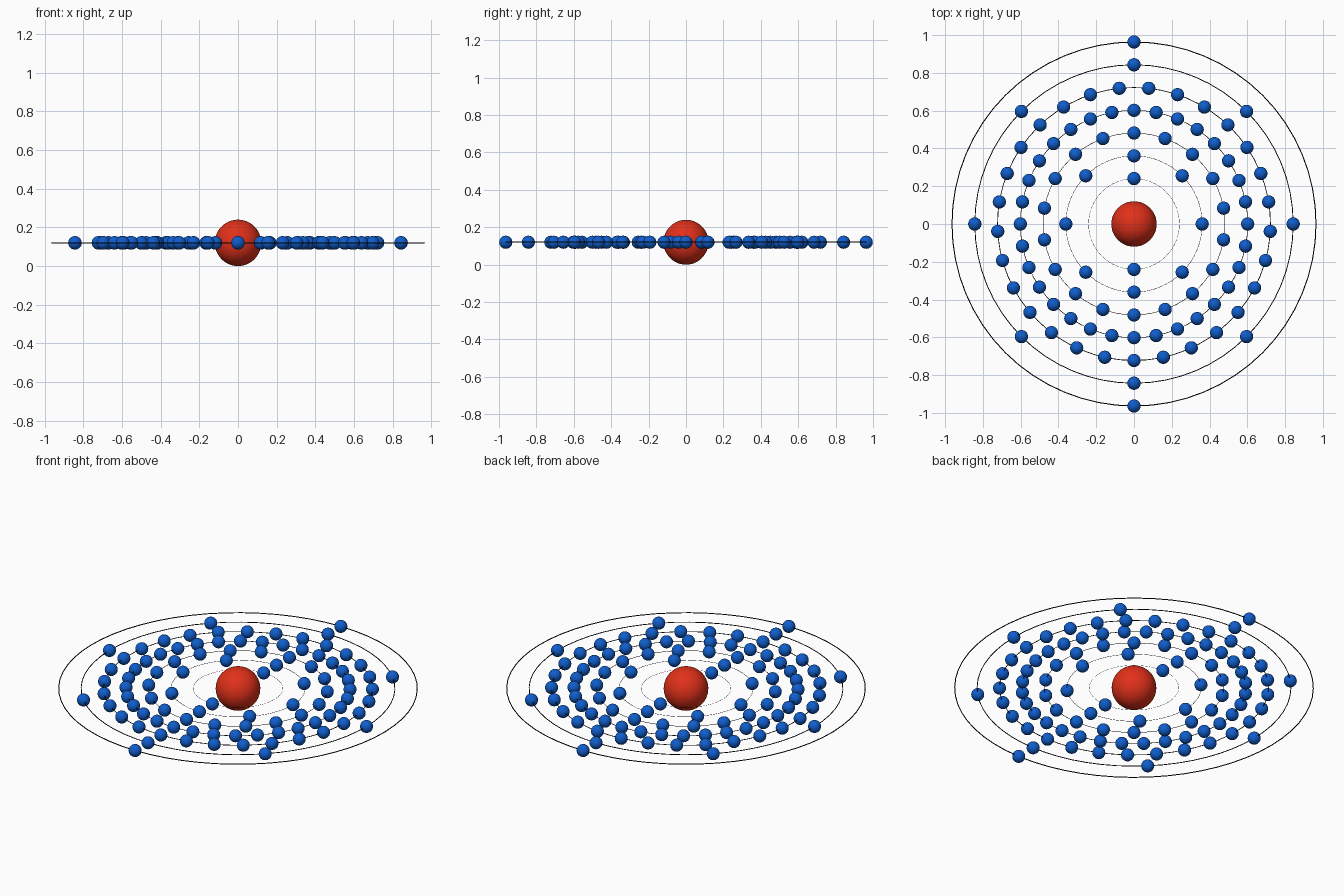
import bpy, math

if "Cube" in bpy.data.objects:
    bpy.data.objects.remove(bpy.data.objects["Cube"])

CZ = 0.12          # height of the orbital plane
STEP = 0.1205      # spacing between shells


def material(name, color):
    m = bpy.data.materials.new(name)
    m.diffuse_color = color
    m.use_nodes = True
    m.node_tree.nodes["Principled BSDF"].inputs["Base Color"].default_value = m.diffuse_color
    return m


red = material("red", (0.75, 0.03, 0.01, 1))
blue = material("blue", (0.005, 0.11, 0.6, 1))
black = material("black", (0.005, 0.005, 0.005, 1))


def finish(name, mat):
    ob = bpy.context.object
    ob.name = name
    ob.data.materials.append(mat)
    bpy.ops.object.shade_smooth()
    return ob


# Nucleus
bpy.ops.mesh.primitive_uv_sphere_add(segments=48, ring_count=24, radius=0.12, location=(0, 0, CZ))
finish("nucleus", red)

# Electron mesh shared by every shell
electron_mesh = None

# Shells from the inside out: electron count and direction of the first electron
shells = [(2, 90), (8, 90), (18, 90), (32, 90), (29, -90), (8, 90), (2, 90)]
for i, (count, start) in enumerate(shells, 1):
    r = 0.12 + STEP * i
    # Orbit ring, thicker further out
    bpy.ops.mesh.primitive_torus_add(major_radius=r, minor_radius=0.0028 * r,
                                     major_segments=64, minor_segments=8, location=(0, 0, CZ))
    finish(f"orbit_ring_{i}", black)
    # Electrons evenly spaced on the ring
    for k in range(count):
        a = math.radians(start) + math.tau * k / count
        pos = (r * math.cos(a), r * math.sin(a), CZ)
        if electron_mesh is None:
            bpy.ops.mesh.primitive_uv_sphere_add(segments=32, ring_count=16, radius=0.035, location=pos)
            electron_mesh = finish(f"electron_{i}_{k + 1}", blue).data
        else:
            ob = bpy.data.objects.new(f"electron_{i}_{k + 1}", electron_mesh)
            ob.location = pos
            bpy.context.collection.objects.link(ob)
